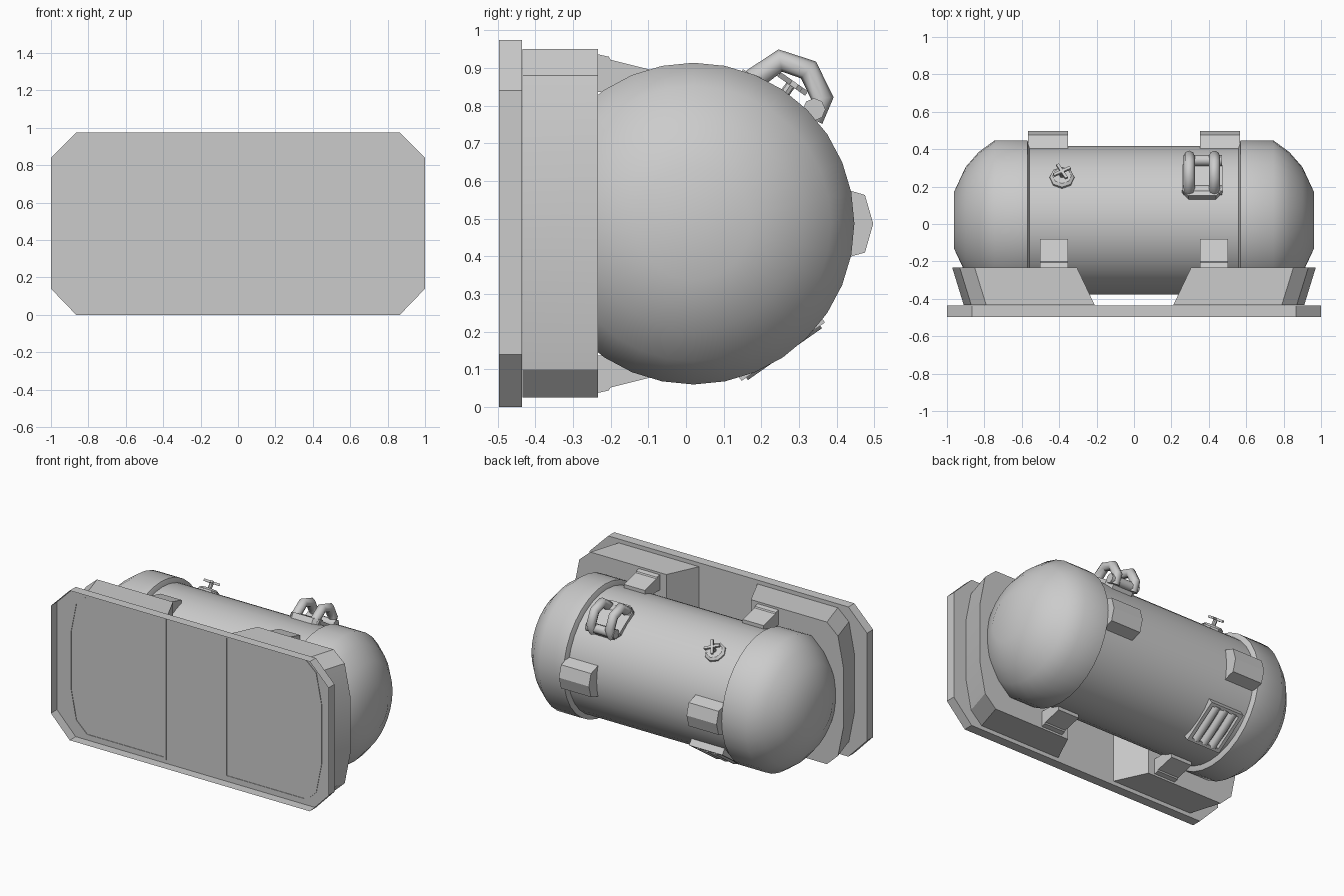
import bpy, bmesh, math
from mathutils import Vector, Matrix

if "Cube" in bpy.data.objects:
    bpy.data.objects.remove(bpy.data.objects["Cube"])

CY, CZ = 0.02, 0.487          # tank axis
TILT = math.radians(55)       # fittings sit at this angle above / below the axis


def finish(name, bm, angle=30):
    bmesh.ops.recalc_face_normals(bm, faces=bm.faces)
    me = bpy.data.meshes.new(name)
    bm.to_mesh(me)
    bm.free()
    ob = bpy.data.objects.new(name, me)
    bpy.context.collection.objects.link(ob)
    bpy.ops.object.select_all(action='DESELECT')
    ob.select_set(True)
    bpy.context.view_layer.objects.active = ob
    bpy.ops.object.shade_smooth_by_angle(angle=math.radians(angle))
    return ob


def loft(name, rings, cap_start=True, cap_end=True, angle=30, matrix=None):
    bm = bmesh.new()
    vs = [[bm.verts.new(p) for p in r] for r in rings]
    n = len(vs[0])
    for a, b in zip(vs, vs[1:]):
        for i in range(n):
            bm.faces.new((a[i], a[(i + 1) % n], b[(i + 1) % n], b[i]))
    if cap_start:
        bm.faces.new(vs[0])
    if cap_end:
        bm.faces.new(vs[-1])
    if matrix:
        bm.transform(matrix)
    return finish(name, bm, angle)


def tube(name, pts, r, sides=8, matrix=None):
    pts = [Vector(p) for p in pts]
    rings = []
    for i, p in enumerate(pts):
        d = (pts[min(i + 1, len(pts) - 1)] - pts[max(i - 1, 0)]).normalized()
        u = d.orthogonal() if abs(d.x) > 0.9 else Vector((1, 0, 0))
        u = u.normalized()
        v = d.cross(u)
        rings.append([p + r * (math.cos(t) * u + math.sin(t) * v)
                      for t in (2 * math.pi * k / sides for k in range(sides))])
    return loft(name, rings, matrix=matrix, angle=50)


def box(name, size, loc, matrix, chamfer=0):
    bm = bmesh.new()
    bmesh.ops.create_cube(bm, size=1)
    bm.transform(Matrix.Translation(loc) @ Matrix.Diagonal((*size, 1)))
    if chamfer:
        es = [e for e in bm.edges if abs(e.verts[0].co.z - e.verts[1].co.z) > 1e-5]
        bmesh.ops.bevel(bm, geom=es, offset=chamfer, segments=1, affect='EDGES')
    bm.transform(matrix)
    return finish(name, bm)


def on_tank(x, ang, r=0.395):
    """Local frame on the tank: x along the axis, y around it, z outward."""
    n = Vector((0, math.cos(ang), math.sin(ang)))
    t = n.cross(Vector((1, 0, 0)))
    m = Matrix((Vector((1, 0, 0)), t, n)).transposed().to_4x4()
    m.translation = Vector((x, CY, CZ)) + n * r
    return m


# back plate: shallow tray open at the front
octo = [(-1, .14), (-.865, 0), (.865, 0), (1, .14), (1, .84), (.865, .975), (-.865, .975), (-1, .84)]
loft("back_tray", [[(x, y, z) for x, z in octo] for y in (-.497, -.435)], cap_start=False)

# side pads, flaring outward, with seam strips on the tray floor
pad = [(.21, .025), (.79, .025), (.87, .1), (.91, .3), (.91, .68), (.87, .88), (.79, .95), (.21, .95)]
for s, side in ((1, "right"), (-1, "left")):
    loft(f"pad_{side}", [[(s * x, -.434, z) for x, z in pad],
                         [(s * (x + (.095 if x < .3 else .062)), -.233, z) for x, z in pad]])
    cx, cz = .56, .4875
    outer = [(s * x, z) for x, z in pad]
    inner = [(s * (cx + (x - cx) * .96), cz + (z - cz) * .97) for x, z in pad]
    loft(f"seam_{side}", [[(x, -.4355, z) for x, z in outer], [(x, -.439, z) for x, z in outer],
                          [(x, -.439, z) for x, z in inner], [(x, -.4355, z) for x, z in inner]],
         False, False)


def ring(x, r, n=32):
    return [(x, CY + r * math.cos(2 * math.pi * k / n), CZ + r * math.sin(2 * math.pi * k / n))
            for k in range(n)]


# tank body and domed ends
loft("tank_body", [ring(x, .397) for x in (-.6, .6)])
for s, side in ((1, "right"), (-1, "left")):
    dome = [(.555, .39), (.57, .427), (.745, .427), (.83, .365), (.9, .285), (.963, .15)]
    loft(f"tank_dome_{side}", [ring(s * x, r) for x, r in dome], angle=60)

    # rear lug on each shoulder
    lug = [(.38, .38), (.445, .402), (.475, .41), (.497, .487), (.475, .563), (.445, .572), (.38, .594)]
    loft(f"rear_lug_{side}", [[(s * x, y, z) for y, z in lug] for x in (.352, .568)])

    # wedge brackets joining the pads to the tank, above and below
    for f, pos in ((1, "upper"), (-1, "lower")):
        wedge = [(-.25, .35), (-.25, .453), (-.205, .443), (-.2, .435), (-.08, .405), (-.08, .35)]
        loft(f"bracket_{pos}_{side}",
             [[(s * x, y, CZ + f * h) for y, h in wedge] for x in (.352, .503)])

# carrying handles: base plate, two bent grips and end crossbars
box("handle_base", (.215, .23, .05), (0, 0, -.005), on_tank(.365, TILT + .03), .035)
path = [(.165, .84), (.182, .872), (.25, .92), (.325, .895), (.362, .82), (.335, .765)]
for x in (.295, .43):
    tube("handle_grip", [(x, y, z) for y, z in path], .03)
tube("handle_crossbar_rear", [(.265, .34, .79), (.47, .34, .79)], .03)
tube("handle_crossbar_front", [(.265, .18, .855), (.47, .18, .855)], .028)

# valve: round base, stem and cross-shaped wheel
m = on_tank(-.385, TILT)
for name, prof in (("valve_base", [(-.03, .068), (.008, .066), (.02, .05)]),
                   ("valve_stem", [(.01, .013), (.06, .013)])):
    loft(name, [[(r * math.cos(math.pi * k / 4), r * math.sin(math.pi * k / 4), z) for k in range(8)]
                for z, r in prof], matrix=m)
for a in (.5, .5 + math.pi / 2):
    box("valve_wheel", (.1, .016, .014), (0, 0, .06), m @ Matrix.Rotation(a, 4, 'Z'))

# underside vent: frame with three bars running around the tank
m = on_tank(-.4, -TILT)
for s in (-1, 1):
    box("vent_frame_side", (.022, .27, .06), (s * .109, 0, -.01), m)
    box("vent_frame_end", (.24, .022, .06), (0, s * .124, -.01), m)
for x in (-.062, 0, .062):
    tube("vent_bar", [(x, -.12, .002), (x, .12, .002)], .026, matrix=m)
